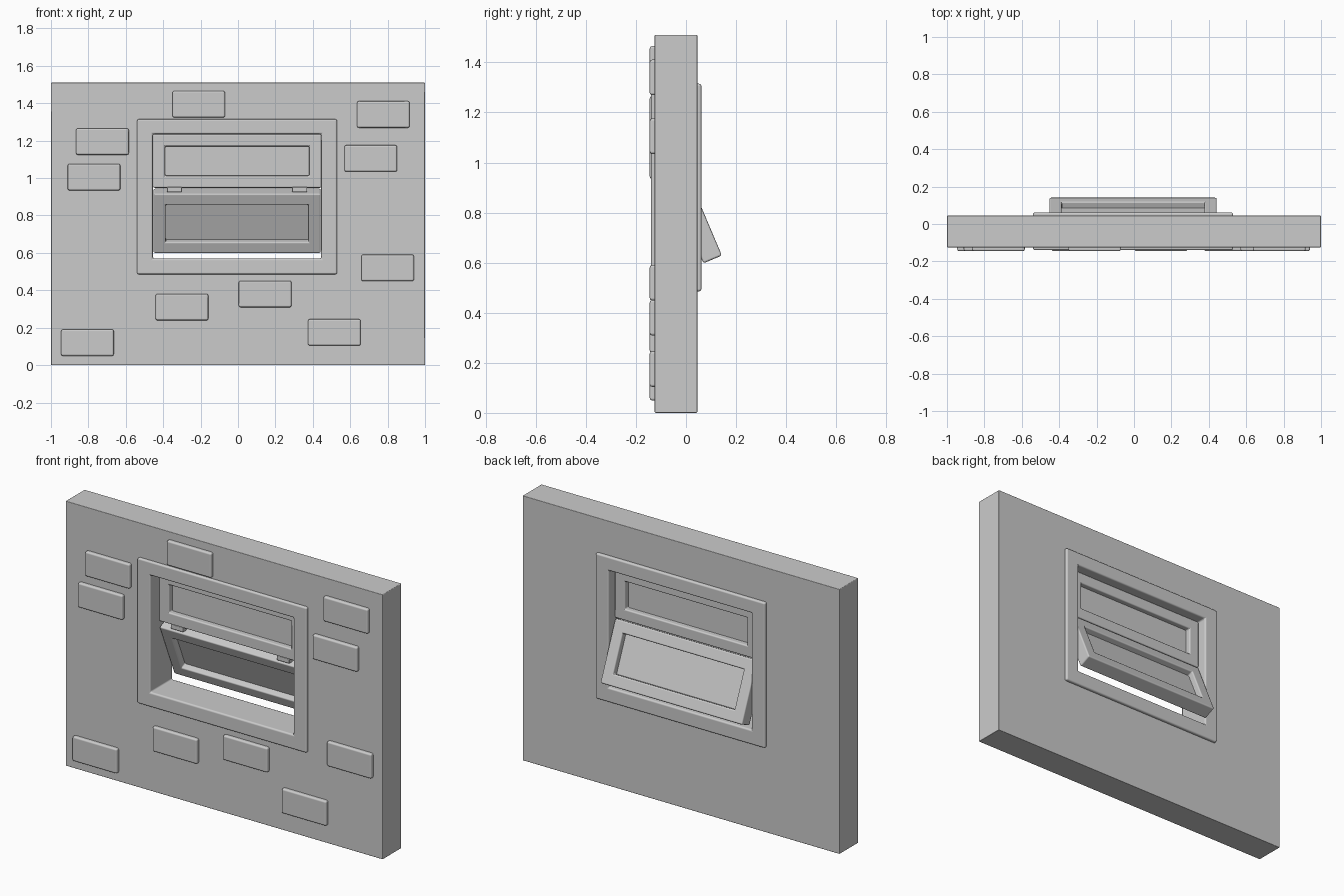
import bpy, bmesh
from math import radians

default = bpy.data.objects.get("Cube")
if default:
    bpy.data.objects.remove(default, do_unlink=True)

# One plain grey for everything
GREY = (0.6, 0.6, 0.6, 1)
grey = bpy.data.materials.new("plain grey")
grey.use_nodes = True
grey.diffuse_color = GREY
grey.node_tree.nodes["Principled BSDF"].inputs["Base Color"].default_value = GREY


def finish(name, bm, bevel, segments=2):
    """Turn a bmesh into a bevelled, smooth-shaded object."""
    bmesh.ops.recalc_face_normals(bm, faces=bm.faces)
    mesh = bpy.data.meshes.new(name)
    bm.to_mesh(mesh)
    bm.free()
    mesh.materials.append(grey)
    obj = bpy.data.objects.new(name, mesh)
    bpy.context.collection.objects.link(obj)
    bpy.ops.object.select_all(action="DESELECT")
    obj.select_set(True)
    bpy.context.view_layer.objects.active = obj
    bpy.ops.object.shade_smooth_by_angle(angle=radians(35))
    if bevel:
        mod = obj.modifiers.new("Soft edges", "BEVEL")
        mod.width, mod.segments = bevel, segments
        mod.limit_method = "ANGLE"
        mod.harden_normals = True
    return obj


def rect(x0, x1, z0, z1):
    return [(x0, z0), (x1, z0), (x1, z1), (x0, z1)]


def inset(r, d):
    (x0, z0), (x1, z1) = r[0], r[2]
    return rect(x0 + d, x1 - d, z0 + d, z1 - d)


def ring(name, outer, inner, y0, y1, bevel):
    """Rectangular frame with a rectangular hole, running from y0 to y1."""
    bm = bmesh.new()
    loops = [[bm.verts.new((x, y, z)) for x, z in r]
             for r, y in ((outer, y0), (inner, y0), (inner, y1), (outer, y1))]
    for a, b in zip(loops, loops[1:] + loops[:1]):
        for i in range(4):
            j = (i + 1) % 4
            bm.faces.new((a[i], a[j], b[j], b[i]))
    return finish(name, bm, bevel)


def block(name, r, y0, y1, bevel=0.0):
    bm = bmesh.new()
    front = bm.faces.new([bm.verts.new((x, y0, z)) for x, z in r])
    grown = bmesh.ops.extrude_face_region(bm, geom=[front])["geom"]
    verts = [g for g in grown if isinstance(g, bmesh.types.BMVert)]
    bmesh.ops.translate(bm, vec=(0, y1 - y0, 0), verts=verts)
    if front.is_valid and len(bm.faces) < 6:
        bm.faces.new(front.verts)
    return finish(name, bm, bevel)


def sash(name, r, y0, y1):
    """Window sash: rails around a thin recessed pane."""
    hole = inset(r, 0.065)
    mid = (y0 + y1) / 2
    return [ring(name + "_rails", r, hole, y0, y1, 0.008),
            block(name + "_pane", inset(hole, -0.005), mid - 0.006, mid + 0.006)]


# Wall and the window surround passing through it
trim = rect(-0.54, 0.53, 0.485, 1.315)
opening = rect(-0.455, 0.445, 0.57, 1.235)
ring("wall", rect(-1, 1, 0, 1.51), inset(trim, 0.03), -0.125, 0.045, 0.004)
ring("window_surround", trim, opening, -0.14, 0.062, 0.01)

# Fixed upper sash
sash("upper_sash", rect(-0.455, 0.445, 0.948, 1.235), -0.065, 0.008)

# Lower sash, hung from its top edge and swung out at the back
for part in sash("lower_sash", rect(-0.452, 0.442, -0.345, 0), 0, 0.08):
    part.location = (0, -0.065, 0.915)
    part.rotation_euler.x = radians(23)

# Hinges between the sashes
for side, x in (("right", -0.34), ("left", 0.33)):
    block(side + "_hinge", rect(x - 0.04, x + 0.04, 0.925, 0.952), -0.066, -0.03, 0.004)

# Raised bricks scattered over the front
bricks = [(-0.21, 1.395), (0.777, 1.34), (0.71, 1.105), (-0.725, 1.195),
          (-0.77, 1.005), (-0.3, 0.31), (0.145, 0.38), (0.515, 0.175),
          (0.8, 0.52), (-0.805, 0.12)]
for n, (x, z) in enumerate(bricks, 1):
    block(f"brick_{n}", rect(x - 0.141, x + 0.141, z - 0.071, z + 0.071),
          -0.145, -0.115, 0.01)
